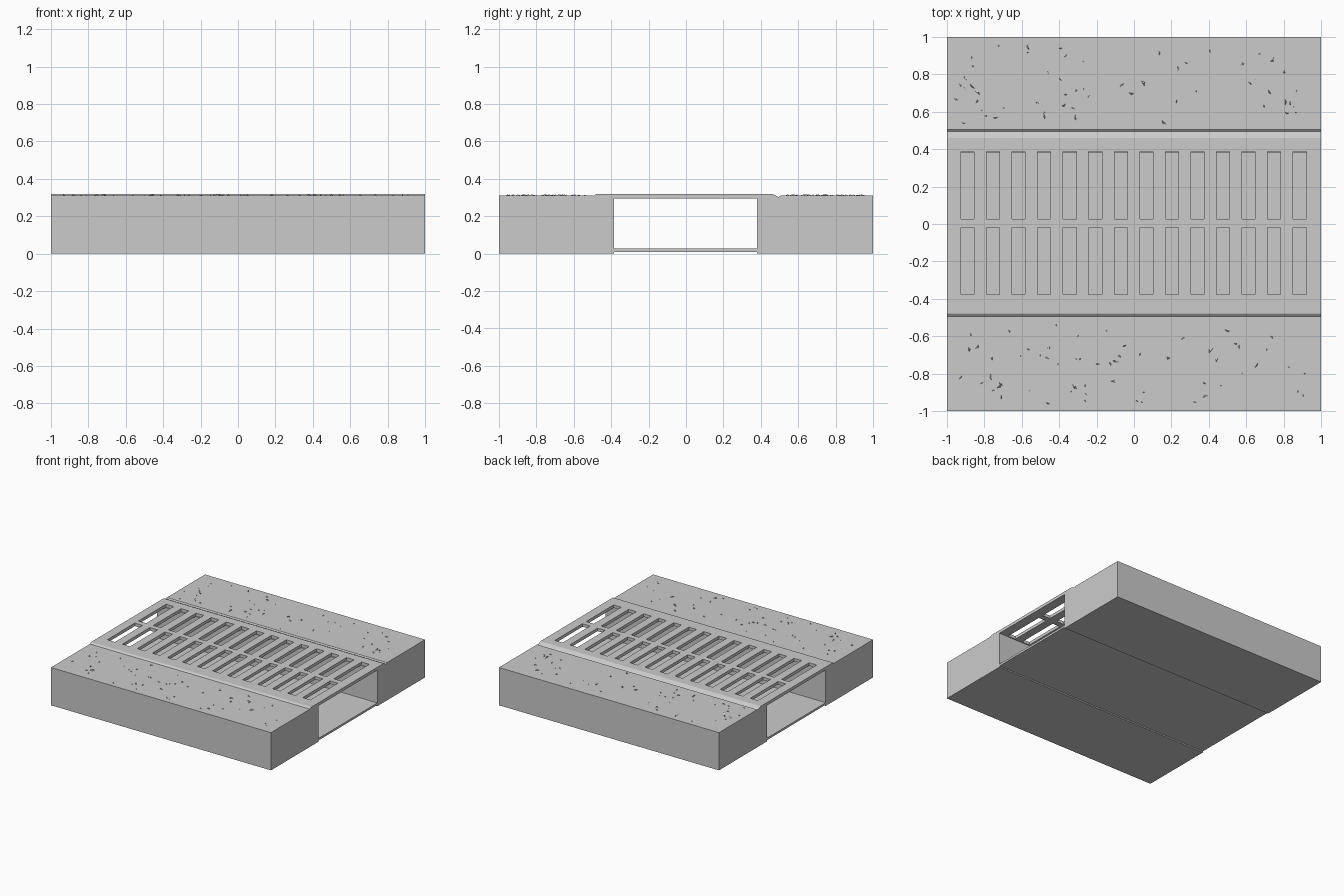
import bpy, bmesh, math, random
from mathutils import Vector

if "Cube" in bpy.data.objects:
    bpy.data.objects.remove(bpy.data.objects["Cube"])

random.seed(7)
TOP = 0.31      # ground level


def finish(bm, name):
    bmesh.ops.recalc_face_normals(bm, faces=bm.faces)
    mesh = bpy.data.meshes.new(name)
    bm.to_mesh(mesh)
    bm.free()
    ob = bpy.data.objects.new(name, mesh)
    bpy.context.collection.objects.link(ob)
    return ob


def extrude_profile(name, yz):
    """Sweep a y-z outline along the full x length."""
    bm = bmesh.new()
    face = bm.faces.new([bm.verts.new((-1, y, z)) for y, z in yz])
    ret = bmesh.ops.extrude_face_region(bm, geom=[face], use_keep_orig=True)
    verts = [g for g in ret["geom"] if isinstance(g, bmesh.types.BMVert)]
    bmesh.ops.translate(bm, vec=(2, 0, 0), verts=verts)
    return finish(bm, name)


# Ground either side of the drain; the rear slab carries the bevelled kerb
extrude_profile("front_ground", [(-1, 0), (-0.495, 0), (-0.495, TOP), (-1, TOP)])
extrude_profile("rear_ground", [(0.455, 0), (1, 0), (1, TOP), (0.505, TOP),
                                (0.495, 0.302), (0.485, 0.308), (0.46, 0.32), (0.455, 0.32)])

# Channel walls and floor
extrude_profile("front_wall", [(-0.385, 0), (-0.385, 0.295), (-0.475, 0.295), (-0.475, 0.32),
                               (-0.482, 0.318), (-0.495, 0.307), (-0.495, 0)])
extrude_profile("rear_wall", [(0.38, 0), (0.455, 0), (0.455, 0.295), (0.38, 0.295)])
extrude_profile("channel_floor", [(-0.385, 0.01), (0.38, 0.01), (0.38, 0.027), (-0.385, 0.027)])


# Grate: a grid of cells with the slot cells left out, given thickness
def make_grate():
    xs = [-1.0]
    for i in range(14):
        c = -0.89 + i * 0.1366
        xs += [c - 0.035, c + 0.035]
    xs.append(1.0)
    ys = [-0.475, -0.376, -0.018, 0.028, 0.388, 0.455]
    bm = bmesh.new()
    v = [[bm.verts.new((x, y, 0.295)) for y in ys] for x in xs]
    for i in range(len(xs) - 1):
        for j in range(len(ys) - 1):
            if not (i % 2 and j % 2):
                bm.faces.new((v[i][j], v[i + 1][j], v[i + 1][j + 1], v[i][j + 1]))
    ret = bmesh.ops.extrude_face_region(bm, geom=bm.faces[:], use_keep_orig=True)
    verts = [g for g in ret["geom"] if isinstance(g, bmesh.types.BMVert)]
    bmesh.ops.translate(bm, vec=(0, 0, 0.025), verts=verts)
    return finish(bm, "slotted_grate")


make_grate()


# Angular stone chips barely breaking the ground surface
def scatter_chips(name, y0, y1, count):
    bm = bmesh.new()
    for _ in range(count):
        x, y = random.uniform(-0.96, 0.96), random.uniform(y0, y1)
        a, length = random.uniform(0, math.tau), random.uniform(0.012, 0.028)
        along = Vector((math.cos(a), math.sin(a), 0)) * length
        side = Vector((-math.sin(a), math.cos(a), 0)) * length * random.uniform(0.3, 0.9)
        centre = Vector((x, y, TOP - 0.004))
        base = [bm.verts.new(centre + p) for p in (along, side, -along)]
        peak = centre + along * random.uniform(-0.6, 0.6) + side * 0.15
        peak.z = TOP + random.uniform(0.002, 0.008)
        apex = bm.verts.new(peak)
        bm.faces.new(base)
        for k in range(3):
            bm.faces.new((base[k], base[(k + 1) % 3], apex))
    return finish(bm, name)


scatter_chips("front_stone_chips", -0.96, -0.53, 60)
scatter_chips("rear_stone_chips", 0.54, 0.96, 60)
